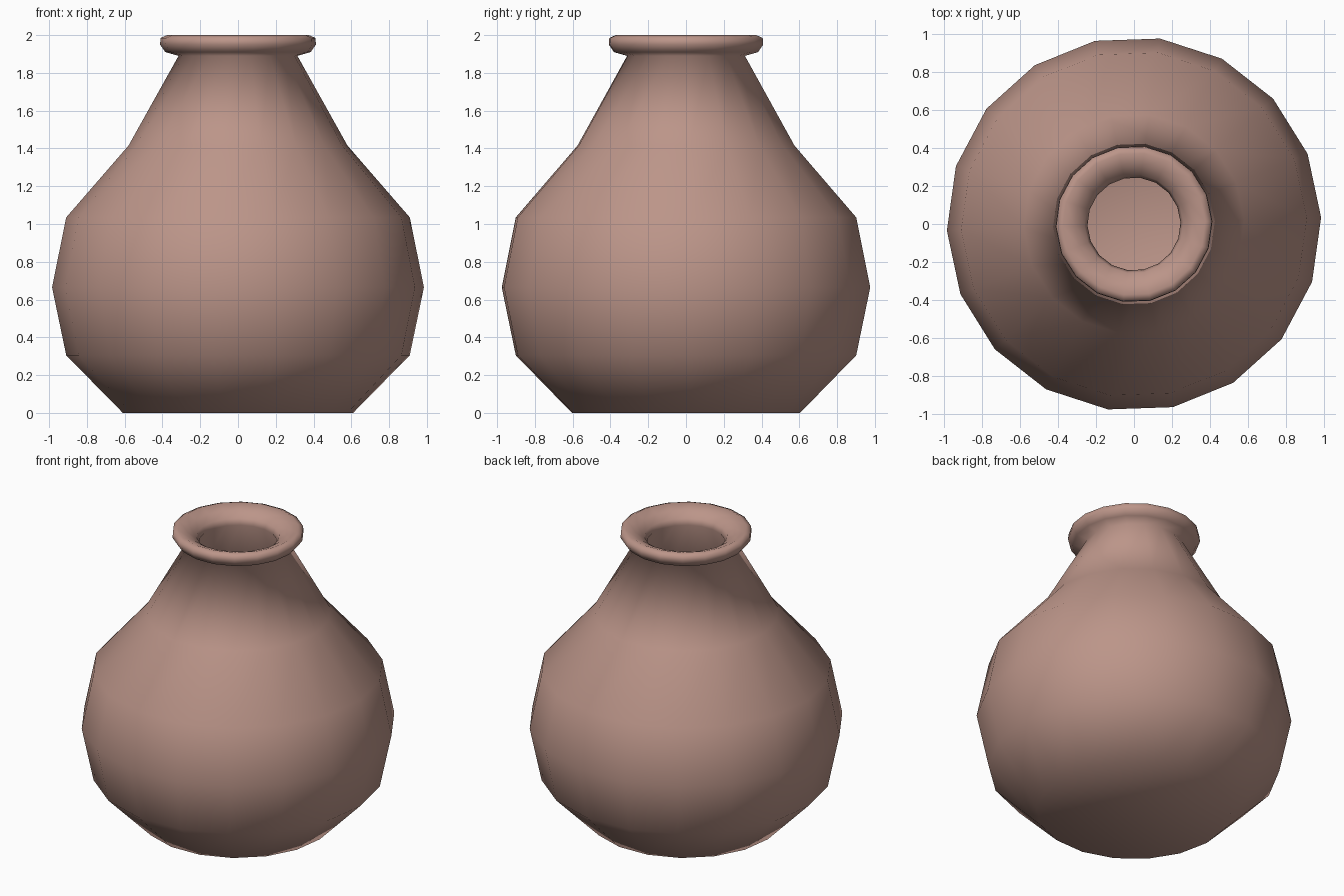
import bpy, bmesh, math

if "Cube" in bpy.data.objects:
    bpy.data.objects.remove(bpy.data.objects["Cube"])

SIDES = 18
TURN = math.radians(2)

# Profile (radius, height): outer wall, rolled lip, then inner wall
profile = [
    (0.61, 0.0), (0.91, 0.305), (0.985, 0.665), (0.91, 1.035),
    (0.58, 1.415), (0.315, 1.89),
    (0.385, 1.91), (0.413, 1.95), (0.41, 1.985), (0.375, 2.0),
    (0.31, 1.975), (0.26, 1.94), (0.245, 1.90),
    (0.53, 1.39), (0.855, 1.01), (0.925, 0.665), (0.86, 0.33), (0.58, 0.06),
]

# Vase body as a lathe
bm = bmesh.new()
rings = []
for r, z in profile:
    ring = []
    for i in range(SIDES):
        a = TURN + 2 * math.pi * i / SIDES
        ring.append(bm.verts.new((r * math.cos(a), r * math.sin(a), z)))
    rings.append(ring)
for low, high in zip(rings, rings[1:]):
    for i in range(SIDES):
        j = (i + 1) % SIDES
        bm.faces.new((low[i], low[j], high[j], high[i]))

# Underside and inner floor
bm.faces.new(rings[0][::-1])
bm.faces.new(rings[-1])
bmesh.ops.recalc_face_normals(bm, faces=bm.faces)
for f in bm.faces:
    f.smooth = True

mesh = bpy.data.meshes.new("vase")
bm.to_mesh(mesh)
bm.free()
vase = bpy.data.objects.new("vase", mesh)
bpy.context.collection.objects.link(vase)

# Clay colour
clay = bpy.data.materials.new("clay")
clay.diffuse_color = (0.50, 0.30, 0.25, 1)
clay.use_nodes = True
clay.node_tree.nodes["Principled BSDF"].inputs["Base Color"].default_value = clay.diffuse_color
mesh.materials.append(clay)
